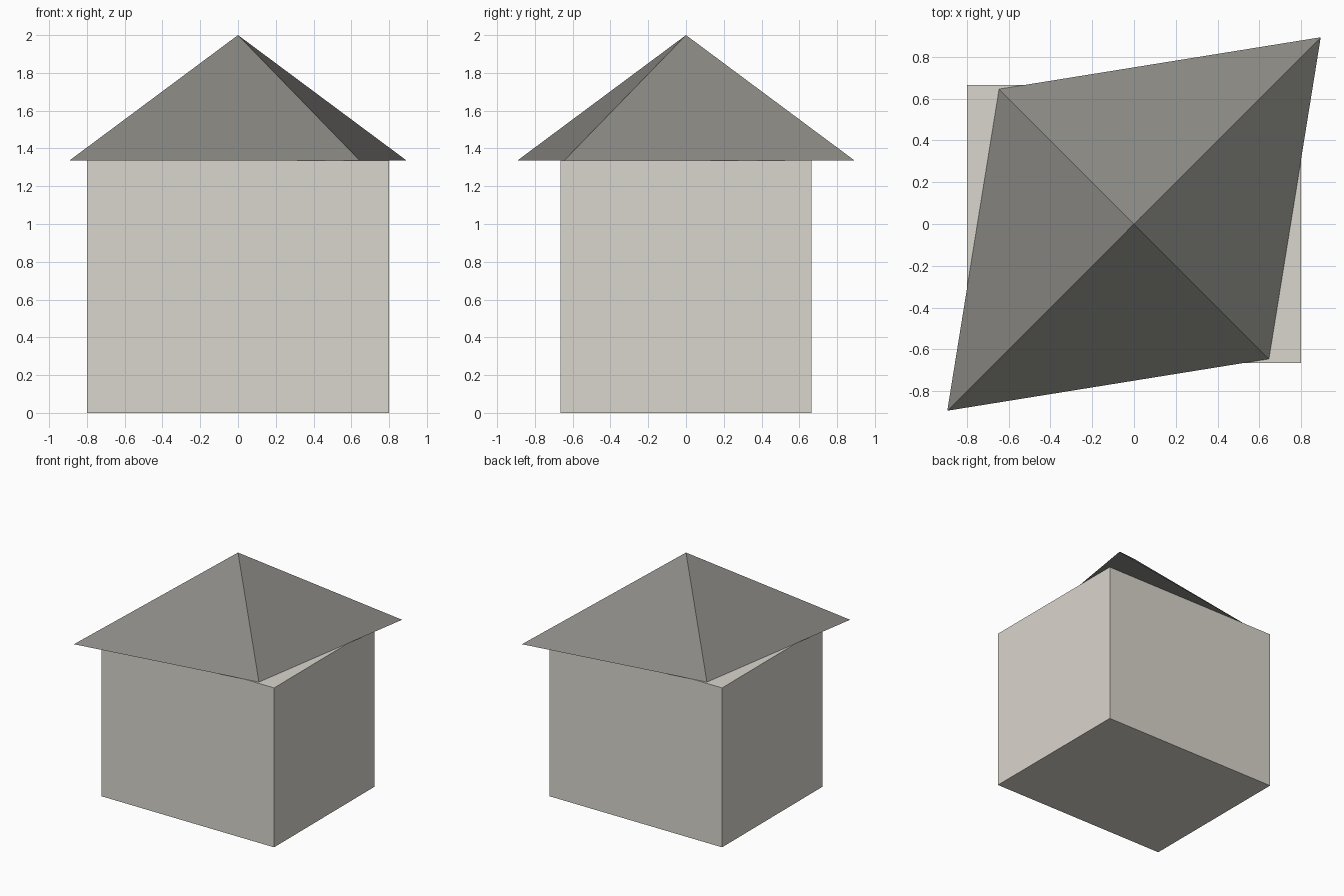
import bpy
import math

if "Cube" in bpy.data.objects:
    bpy.data.objects.remove(bpy.data.objects["Cube"])

WALL_TOP = 1.335


def paint(obj, name, rgb):
    mat = bpy.data.materials.new(name)
    mat.diffuse_color = (*rgb, 1)
    mat.use_nodes = True
    mat.node_tree.nodes["Principled BSDF"].inputs["Base Color"].default_value = mat.diffuse_color
    obj.data.materials.append(mat)


# House body: plain box
bpy.ops.mesh.primitive_cube_add(size=1, location=(0, 0, WALL_TOP / 2))
body = bpy.context.object
body.name = "house_body"
body.scale = (1.6, 1.33, WALL_TOP)
paint(body, "wall_plaster", (0.70, 0.67, 0.61))

# Roof: four-sided pyramid with a rhombic base, long diagonal towards +x +y
roof_height = 2 - WALL_TOP
bpy.ops.mesh.primitive_cone_add(vertices=4, radius1=1, radius2=0, depth=roof_height,
                                location=(0, 0, WALL_TOP + roof_height / 2))
roof = bpy.context.object
roof.name = "pyramid_roof"
roof.scale = (0.894 * math.sqrt(2), 0.646 * math.sqrt(2), 1)
roof.rotation_euler.z = math.radians(45)
paint(roof, "roof_slate", (0.25, 0.245, 0.225))
